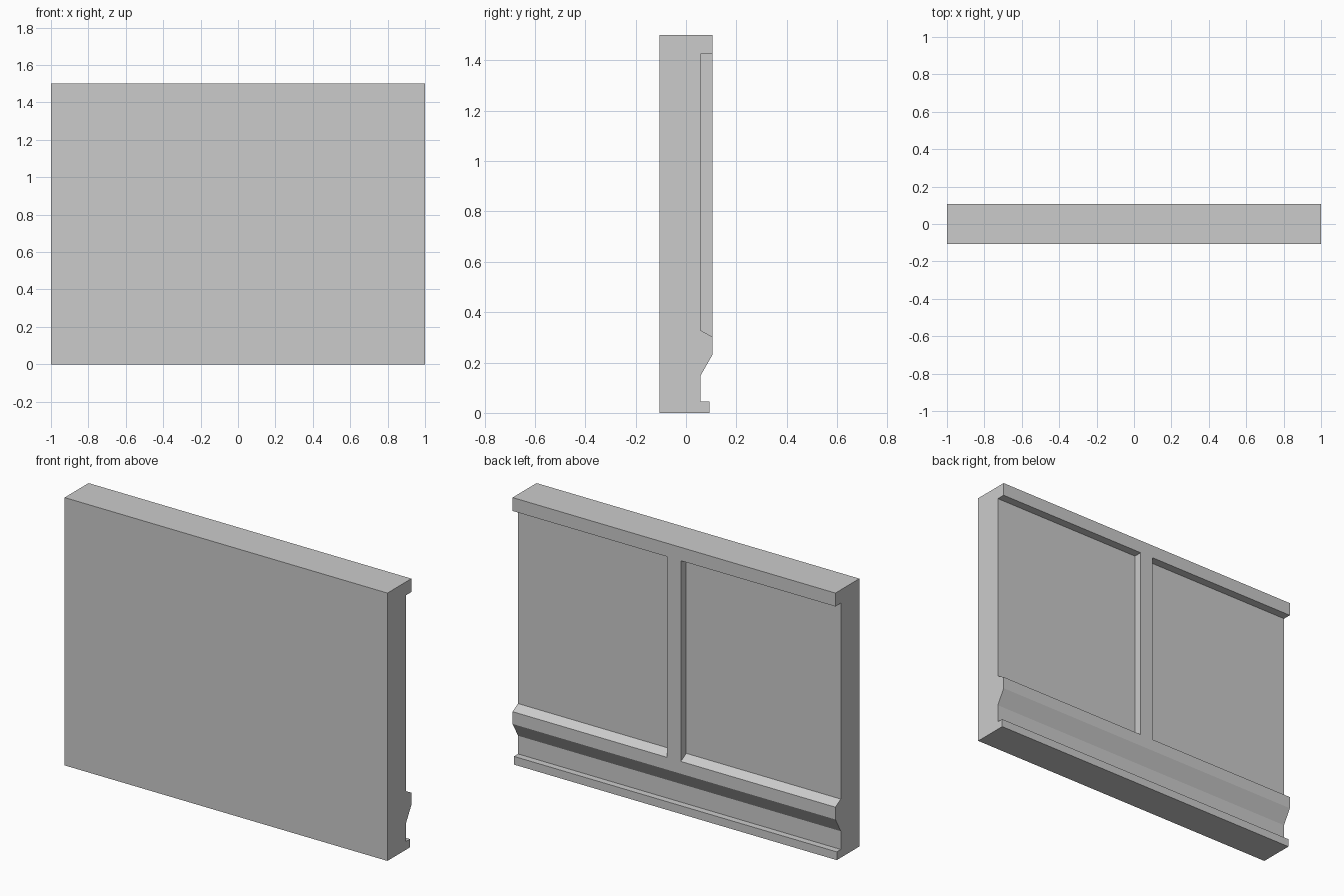
import bpy, bmesh

if "Cube" in bpy.data.objects:
    bpy.data.objects.remove(bpy.data.objects["Cube"])


def prism(name, profile, x0, x1):
    """Extrude a (y, z) profile along x from x0 to x1."""
    bm = bmesh.new()
    face = bm.faces.new([bm.verts.new((x0, y, z)) for y, z in profile])
    ext = bmesh.ops.extrude_face_region(bm, geom=[face])
    verts = [v for v in ext["geom"] if isinstance(v, bmesh.types.BMVert)]
    bmesh.ops.translate(bm, verts=verts, vec=(x1 - x0, 0, 0))
    bmesh.ops.recalc_face_normals(bm, faces=bm.faces)
    mesh = bpy.data.meshes.new(name)
    bm.to_mesh(mesh)
    bm.free()
    obj = bpy.data.objects.new(name, mesh)
    bpy.context.collection.objects.link(obj)
    return obj


BACK, FACE, PANEL = -0.106, 0.106, 0.058
MULLION = 0.042  # half width of the central upright

# Wall with plinth, grooved baseboard and rail, as one moulded section
wall = prism("wall_panel", [
    (BACK, 0), (0.094, 0), (0.094, 0.046), (PANEL, 0.046), (PANEL, 0.148),
    (FACE, 0.232), (FACE, 1.5), (BACK, 1.5)], -1, 1)

# Recessed panels with a sloping sill, either side of the central upright
recess = [(PANEL, 0.328), (PANEL + 0.096, 0.274), (PANEL + 0.096, 1.425), (PANEL, 1.425)]
for side in (-1, 1):
    cutter = prism("recess_cutter", recess, side * MULLION, side * 1.1)
    cutter.hide_render = True
    mod = wall.modifiers.new("recess", 'BOOLEAN')
    mod.operation = 'DIFFERENCE'
    mod.solver = 'EXACT'
    mod.object = cutter
    bpy.context.view_layer.objects.active = wall
    bpy.ops.object.modifier_apply(modifier=mod.name)
    bpy.data.objects.remove(cutter)
